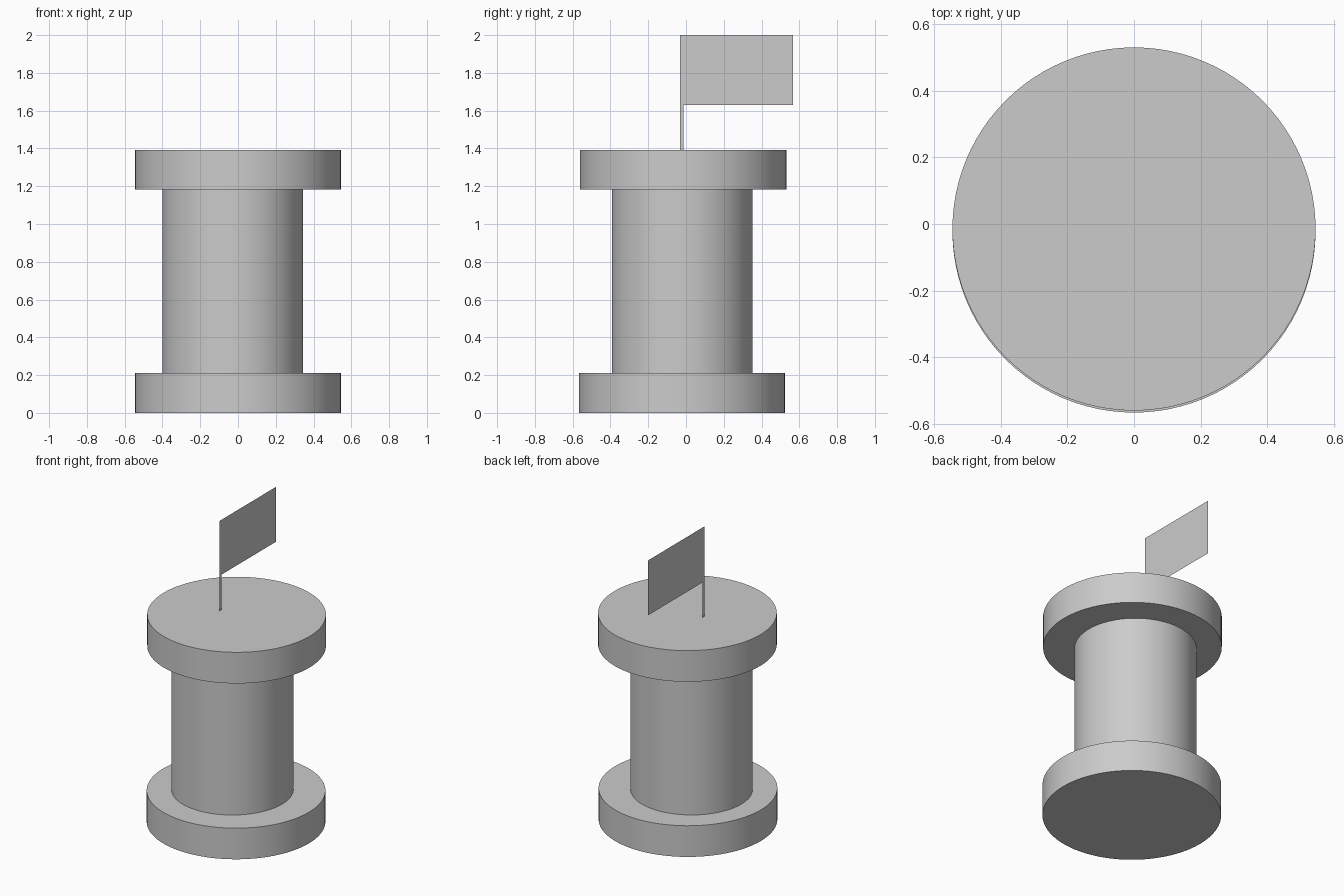
import bpy, math

if "Cube" in bpy.data.objects:
    bpy.data.objects.remove(bpy.data.objects["Cube"])

POLE_X = -0.115  # plane holding the pole and the flag


def drum(name, x, y, radius, z0, z1):
    """Upright cylinder from z0 to z1, smooth sides with sharp rims."""
    bpy.ops.mesh.primitive_cylinder_add(
        vertices=96, radius=radius, depth=z1 - z0, location=(x, y, (z0 + z1) / 2))
    obj = bpy.context.object
    obj.name = name
    bpy.ops.object.shade_smooth_by_angle(angle=math.radians(30))
    return obj


def sheet(name, y0, y1, z0, z1):
    """Paper-thin rectangle facing sideways."""
    mesh = bpy.data.meshes.new(name)
    mesh.from_pydata(
        [(POLE_X, y0, z0), (POLE_X, y1, z0), (POLE_X, y1, z1), (POLE_X, y0, z1)],
        [], [(0, 1, 2, 3)])
    obj = bpy.data.objects.new(name, mesh)
    bpy.context.collection.objects.link(obj)
    return obj


# Tower: two wide discs joined by a slightly off-centre column
drum("base_disc", 0, -0.021, 0.546, 0.0, 0.21)
drum("column", -0.028, -0.02, 0.373, 0.21, 1.183)
drum("top_disc", 0, -0.015, 0.546, 1.183, 1.393)

# Flat flagpole and flag
sheet("flagpole", -0.031, -0.014, 1.393, 1.63)
sheet("flag", -0.031, 0.567, 1.63, 2.0)
